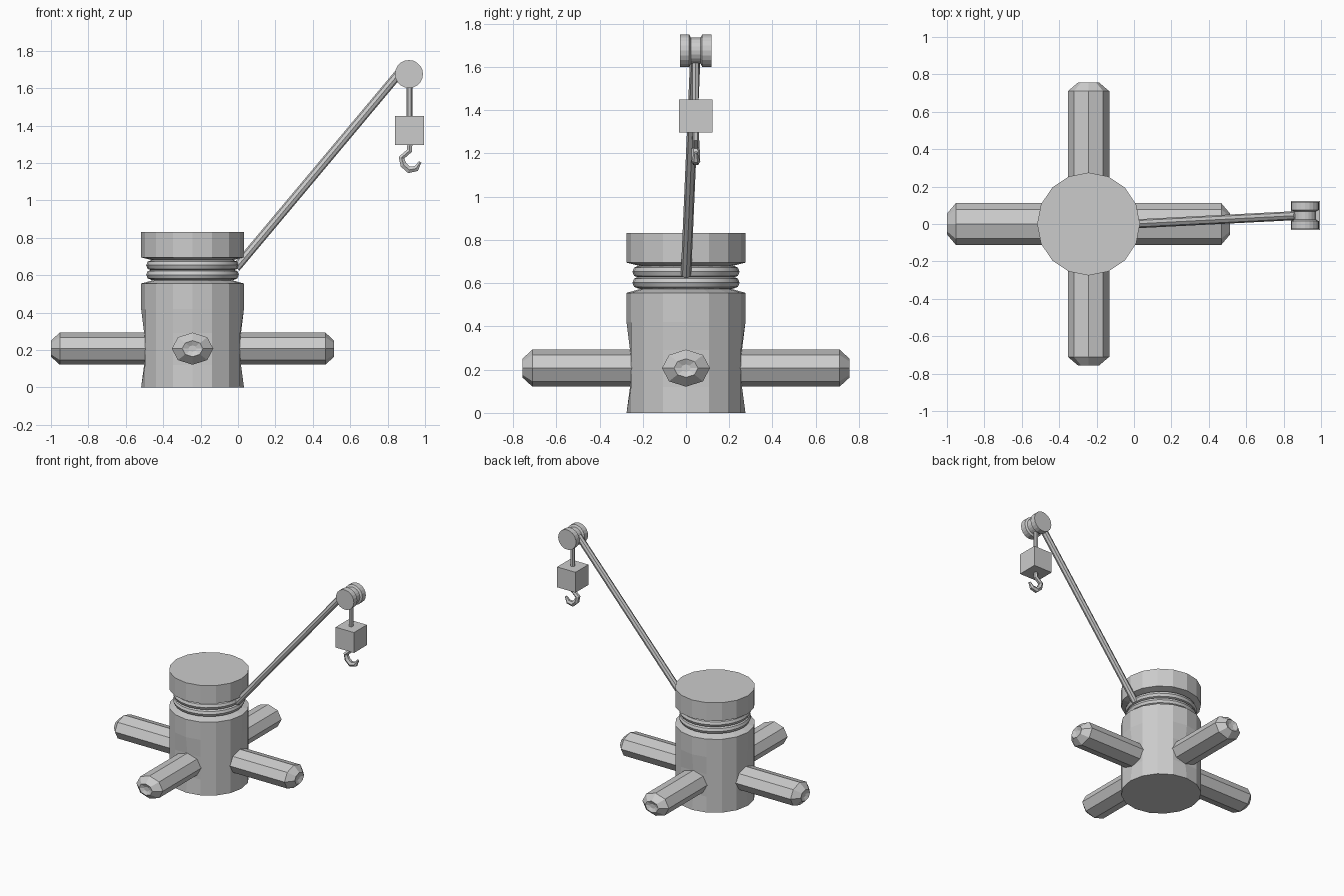
import bpy, bmesh
from math import pi, cos, sin
from mathutils import Matrix, Vector

if "Cube" in bpy.data.objects:
    bpy.data.objects.remove(bpy.data.objects["Cube"])

CX = -0.243          # drum axis
PX, PY = 0.917, 0.045  # pulley and hook line


def finish(bm, name, mat=Matrix()):
    bmesh.ops.recalc_face_normals(bm, faces=bm.faces)
    me = bpy.data.meshes.new(name)
    bm.to_mesh(me)
    bm.free()
    me.transform(mat)
    ob = bpy.data.objects.new(name, me)
    bpy.context.collection.objects.link(ob)
    return ob


def lathe(name, profile, sides, mat=Matrix(), sx=1, sy=1, shape=None):
    """Stack rings of (radius, z) and cap both ends."""
    bm = bmesh.new()
    rings = []
    for r, z in profile:
        ring = []
        for i in range(sides):
            rr = shape(i, r, z) if shape else r
            a = 2 * pi * i / sides
            ring.append(bm.verts.new((rr * cos(a) * sx, rr * sin(a) * sy, z)))
        rings.append(ring)
    for lo, hi in zip(rings, rings[1:]):
        for i in range(sides):
            j = (i + 1) % sides
            bm.faces.new((lo[i], lo[j], hi[j], hi[i]))
    bm.faces.new(rings[0])
    bm.faces.new(rings[-1])
    return finish(bm, name, mat)


def tube(name, pts, radius, resolution=1):
    """Bevelled polyline of (x, y, z, thickness)."""
    cu = bpy.data.curves.new(name, 'CURVE')
    cu.dimensions = '3D'
    cu.bevel_depth = radius
    cu.bevel_resolution = resolution
    cu.use_fill_caps = True
    sp = cu.splines.new('POLY')
    sp.use_smooth = False
    sp.points.add(len(pts) - 1)
    for p, (x, y, z, t) in zip(sp.points, pts):
        p.co = (x, y, z, 1)
        p.radius = t
    ob = bpy.data.objects.new(name, cu)
    bpy.context.collection.objects.link(ob)
    return ob


# Drum: body pinched where the bars enter, narrow neck, cap
def pinch(i, r, z):
    return 0.259 if i % 4 == 0 and 0.1 < z < 0.3 else r


R = 0.275
lathe("drum", [(R, 0), (R, 0.12), (R, 0.29), (R, 0.42), (R, 0.555), (0.215, 0.572),
               (0.215, 0.68), (R, 0.695), (R, 0.832)], 16,
      Matrix.Translation((CX, 0, 0)), shape=pinch)

# Rope coils around the neck
for n, z in enumerate((0.602, 0.653)):
    bpy.ops.mesh.primitive_torus_add(location=(CX, 0, z), major_radius=0.221,
                                     minor_radius=0.027, major_segments=24, minor_segments=8)
    coil = bpy.context.object
    coil.name = f"rope_coil_{n + 1}"
    bpy.ops.object.shade_smooth_by_angle()

# Four octagonal push bars with chamfered, slightly dished ends
for n in range(4):
    m = (Matrix.Translation((CX, 0, 0.207)) @ Matrix.Rotation(n * pi / 2, 4, 'Z')
         @ Matrix.Rotation(pi / 2, 4, 'Y'))
    lathe(f"push_bar_{n + 1}", [(1, 0.2), (1, 0.71), (0.5, 0.757), (0.2, 0.745)], 8, m,
          sx=0.086, sy=0.111)

# Boom from the neck to the pulley
a, b = Vector((-0.01, 0, 0.64)), Vector((0.87, PY, 1.69))
d = b - a
lathe("boom", [(0.024, 0), (0.024, d.length)], 8,
      Matrix.Translation(a) @ d.to_track_quat('Z', 'Y').to_matrix().to_4x4())

# Grooved pulley
lathe("pulley", [(0.075, -0.072), (0.075, -0.03), (0.06, -0.022), (0.06, 0.022),
                 (0.075, 0.03), (0.075, 0.072)], 20,
      Matrix.Translation((0.914, PY, 1.675)) @ Matrix.Rotation(pi / 2, 4, 'X'))

# Hanging rope, weight block and hook
tube("hanging_rope", [(PX, PY, 1.64, 1), (PX, PY, 1.44, 1)], 0.016)
bm = bmesh.new()
bmesh.ops.create_cube(bm, size=0.154)
finish(bm, "weight_block", Matrix.Translation((PX, PY, 1.373)))
tube("hook", [(x, PY, z, t) for x, z, t in (
    (0.919, 1.31, 0.8), (0.917, 1.265, 0.8), (0.874, 1.228, 0.9), (0.885, 1.19, 1),
    (0.915, 1.163, 1.05), (0.953, 1.17, 0.9), (0.974, 1.205, 0.4))], 0.02)
